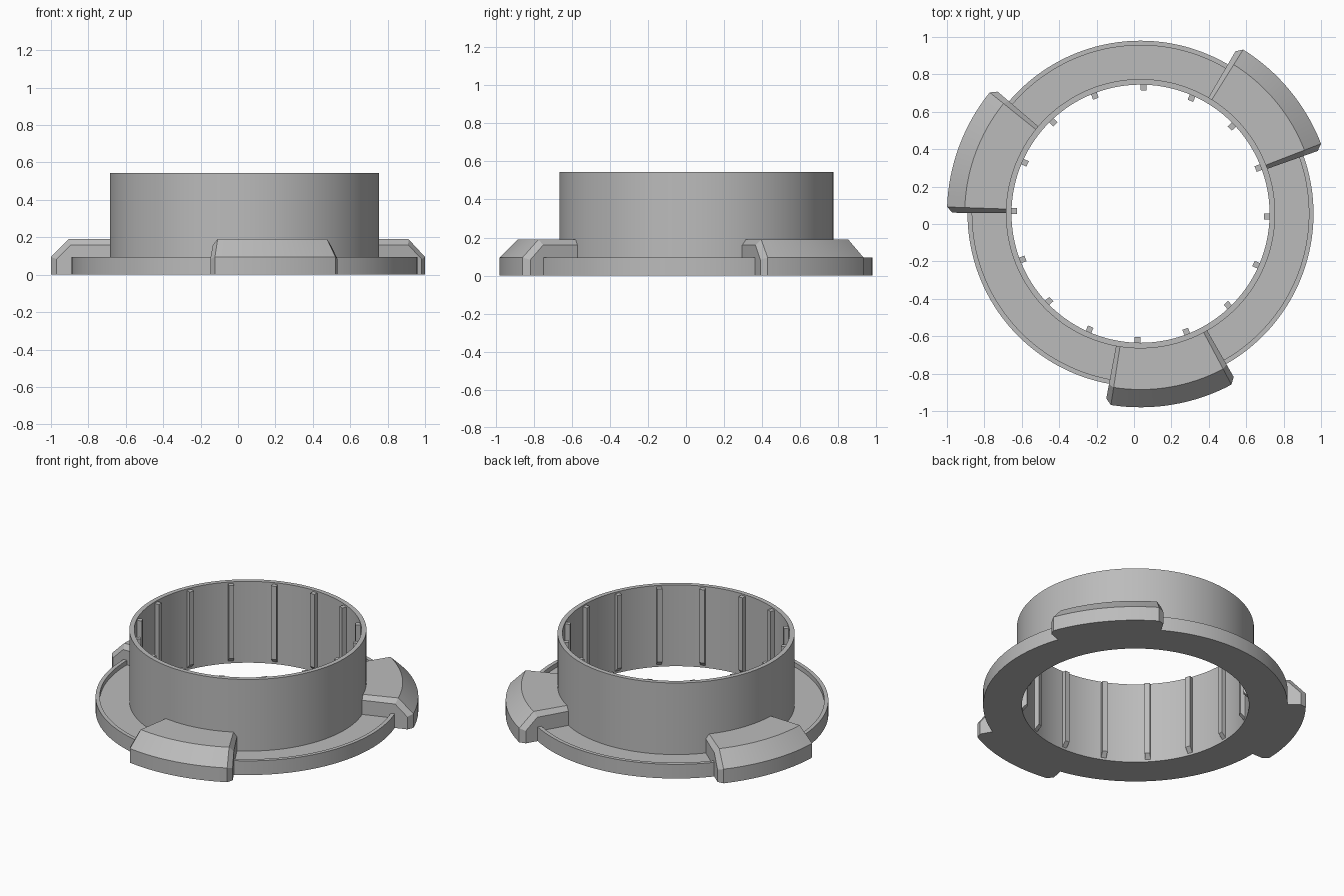
import bpy, bmesh
from math import cos, sin, radians
from mathutils import Matrix, Vector

if "Cube" in bpy.data.objects:
    bpy.data.objects.remove(bpy.data.objects["Cube"], do_unlink=True)

CENTRE = Vector((0.035, 0.055, 0))   # axis of the ring
GREY = (0.5, 0.5, 0.5, 1)

mat = bpy.data.materials.new("mid grey")
mat.use_nodes = True
mat.diffuse_color = GREY
mat.node_tree.nodes["Principled BSDF"].inputs["Base Color"].default_value = GREY


def finish(name, bm):
    """Turn a bmesh into a placed, shaded object."""
    bmesh.ops.recalc_face_normals(bm, faces=bm.faces)
    mesh = bpy.data.meshes.new(name)
    bm.to_mesh(mesh)
    bm.free()
    mesh.materials.append(mat)
    obj = bpy.data.objects.new(name, mesh)
    obj.location = CENTRE
    bpy.context.collection.objects.link(obj)
    bpy.ops.object.select_all(action="DESELECT")
    obj.select_set(True)
    bpy.context.view_layer.objects.active = obj
    bpy.ops.object.shade_smooth_by_angle(angle=radians(25))
    return obj


def sweep(name, sections, closed):
    """Skin (angle, profile) sections around the axis; cap the ends if open."""
    bm = bmesh.new()
    loops = [[bm.verts.new((r * cos(a), r * sin(a), z)) for r, z in prof]
             for a, prof in sections]
    pairs = list(zip(loops, loops[1:]))
    if closed:
        pairs.append((loops[-1], loops[0]))
    else:
        bm.faces.new(loops[0])
        bm.faces.new(loops[-1])
    for p, q in pairs:
        for i in range(len(p)):
            j = (i + 1) % len(p)
            bm.faces.new((p[i], p[j], q[j], q[i]))
    return finish(name, bm)


# Tube with a lipped, recessed flange
body = [(0.69, 0), (0.925, 0), (0.925, 0.095), (0.9, 0.095),
        (0.9, 0.065), (0.72, 0.065), (0.72, 0.545), (0.69, 0.545)]
STEPS = 144
sweep("flanged_tube", [(radians(360 * i / STEPS), body) for i in range(STEPS)], True)

# Three bayonet lugs with chamfered outer edges and ends
lug = [(0.715, 0.06), (0.92, 0.06), (0.92, 0), (1.035, 0),
       (1.035, 0.095), (0.94, 0.19), (0.715, 0.19)]
lug_end = lug[:3] + [(1.005, 0), (1.005, 0.083), (0.928, 0.16), (0.715, 0.16)]
HALF, CHAMFER, LUG_STEPS = 20.1, 1.7, 16
for k, name in enumerate(("front_lug", "right_lug", "left_lug")):
    mid = -80.4 + 120 * k
    inner = HALF - CHAMFER
    angles = [mid - inner + 2 * inner * i / LUG_STEPS for i in range(LUG_STEPS + 1)]
    sections = [(radians(mid - HALF), lug_end)]
    sections += [(radians(a), lug) for a in angles]
    sections.append((radians(mid + HALF), lug_end))
    sweep(name, sections, False)

# Sixteen inner grip ribs with sloped lower ends
rib = [(0.695, 0.01), (0.66, 0.045), (0.66, 0.535), (0.695, 0.535)]
bm = bmesh.new()
for k in range(16):
    turn = Matrix.Rotation(radians(22.5 * k - 1.3), 3, "Z")
    sides = [[bm.verts.new(turn @ Vector((r, y, z))) for r, z in rib]
             for y in (-0.016, 0.016)]
    for side in sides:
        bm.faces.new(side)
    for i in range(4):
        j = (i + 1) % 4
        bm.faces.new((sides[0][i], sides[0][j], sides[1][j], sides[1][i]))
finish("inner_ribs", bm)
